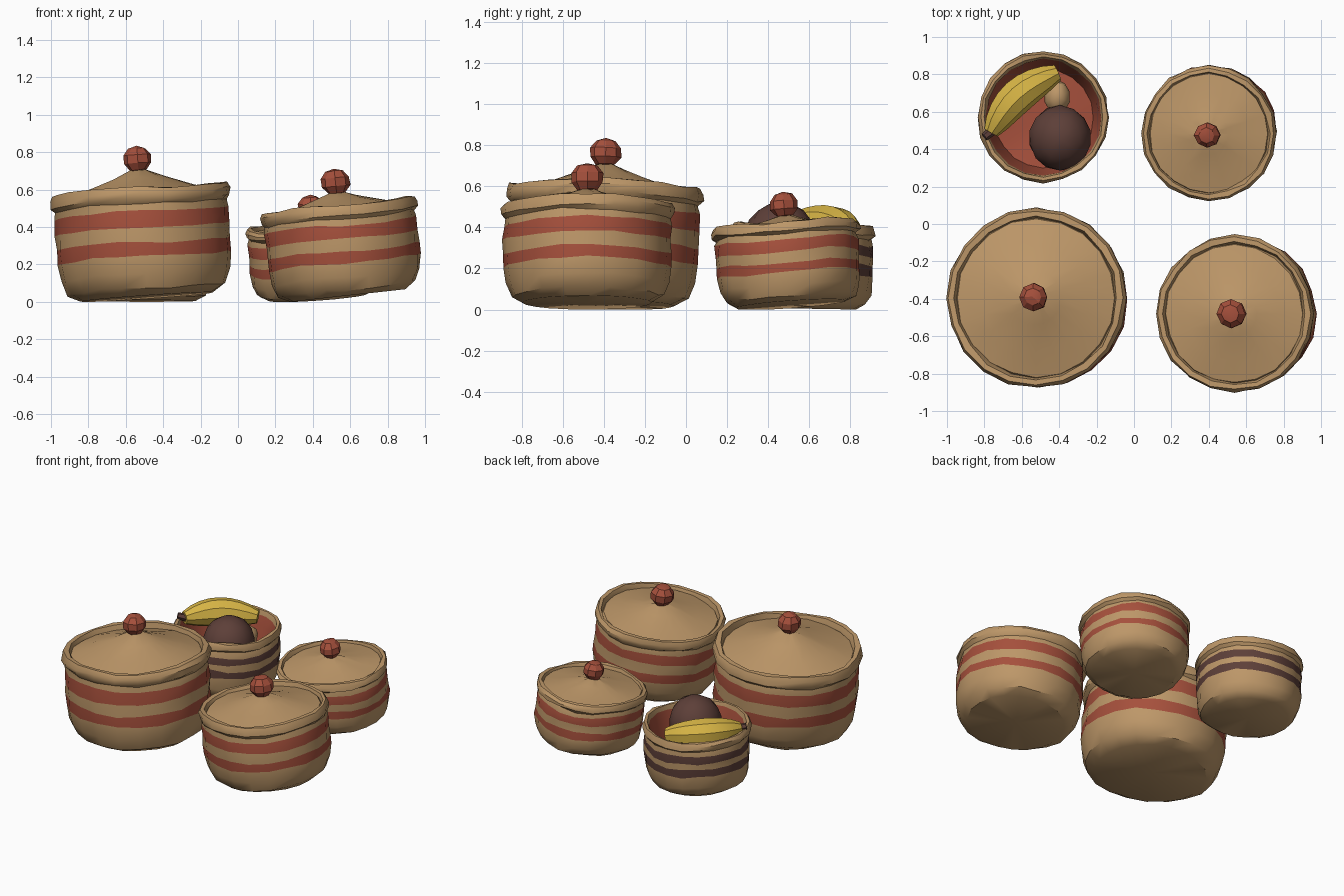
import bpy, bmesh, math, random
from mathutils import Matrix, Vector

random.seed(4)
if "Cube" in bpy.data.objects:
    bpy.data.objects.remove(bpy.data.objects["Cube"])


def material(name, rgb):
    m = bpy.data.materials.new(name)
    m.use_nodes = True
    m.diffuse_color = (*rgb, 1)
    m.node_tree.nodes["Principled BSDF"].inputs["Base Color"].default_value = (*rgb, 1)
    return m


TAN = material("tan straw", (0.51, 0.31, 0.14))
RED = material("brick red", (0.38, 0.08, 0.045))
BROWN = material("dark brown", (0.11, 0.05, 0.04))
YELLOW = material("banana yellow", (0.68, 0.46, 0.06))


def finish(name, bm, mats, matrix=Matrix(), angle=35):
    bmesh.ops.recalc_face_normals(bm, faces=bm.faces)
    mesh = bpy.data.meshes.new(name)
    bm.to_mesh(mesh)
    bm.free()
    for m in mats:
        mesh.materials.append(m)
    ob = bpy.data.objects.new(name, mesh)
    bpy.context.collection.objects.link(ob)
    ob.matrix_world = matrix
    bpy.ops.object.select_all(action="DESELECT")
    ob.select_set(True)
    bpy.context.view_layer.objects.active = ob
    bpy.ops.object.shade_smooth_by_angle(angle=math.radians(angle))
    return ob


def lathe(profile, slots, sides=20, rough=0.006, wave=0.0):
    """Spin (radius, height) points; slots maps a strip index to a material."""
    bm = bmesh.new()
    rings = []
    phase = random.uniform(0, math.tau)
    for r, z in profile:
        if r == 0:
            rings.append([bm.verts.new((0, 0, z))] * sides)
            continue
        ring = []
        for i in range(sides):
            a = math.tau * i / sides
            rr = r + random.uniform(-rough, rough)
            dz = wave * math.sin(3 * a + phase) + random.uniform(-rough, rough)
            dz = dz if z > 0 else 0
            ring.append(bm.verts.new((rr * math.cos(a), rr * math.sin(a), z + dz)))
        rings.append(ring)
    for k, (low, high) in enumerate(zip(rings, rings[1:])):
        for i in range(sides):
            j = (i + 1) % sides
            corners = list(dict.fromkeys([low[i], low[j], high[j], high[i]]))
            bm.faces.new(corners).material_index = slots.get(k, 0)
    return bm


def ball(name, mat, radii, matrix, sides, rows, rough=0.0, angle=35):
    bm = bmesh.new()
    bmesh.ops.create_uvsphere(bm, u_segments=sides, v_segments=rows, radius=1)
    for v in bm.verts:
        v.co = Vector([c * r for c, r in zip(v.co, radii)])
        v.co *= 1 + random.uniform(-rough, rough)
    return finish(name, bm, [mat], matrix, angle)


def basket(name, place, tilt, R, h, bands, band_mat, lid=None):
    """Woven pot with two painted bands; lid = (apex height, knob radius)."""
    x_tilt, y_tilt = (math.radians(t) for t in tilt)
    matrix = (Matrix.Translation(place) @ Matrix.Rotation(x_tilt, 4, "X")
              @ Matrix.Rotation(y_tilt, 4, "Y"))
    shape = [(0, 0), (.74, 0), (.88, .07), (.95, .2)]
    shape += [(r, z) for r, z in zip((.97, .975, .975, .97), bands)]
    shape += [(.955, .85), (1, .89), (1, .95), (.97, 1), (.91, 1), (.88, .93)]
    slots = {4: 1, 6: 1}
    if lid:
        shape += [(.87, .85)]
    else:
        # Open pot: pleated red lining
        slots.update({13: 2, 14: 2, 15: 2})
        shape += [(.85, .75), (.76, .42), (0, .38)]
    bm = lathe([(r * R, z * h) for r, z in shape], slots, wave=0.007)
    finish(name + "_body", bm, [TAN, band_mat, RED], matrix)
    if lid:
        apex, knob = lid
        edge = .93 * h
        rise = apex - edge
        cone = [(.91 * R, edge - .02), (.88 * R, edge + .01), (.6 * R, edge + .34 * rise),
                (.3 * R, edge + .68 * rise), (.1 * R, edge + .96 * rise), (0, apex)]
        finish(name + "_lid", lathe(cone, {}, rough=0.004), [TAN], matrix)
        ball(name + "_knob", RED, (knob, knob, knob * .9),
             matrix @ Matrix.Translation((0, 0, apex + knob * .7)), 8, 5, 0.05, 20)
    return matrix


# Lidded baskets
LID_BANDS = (.36, .49, .63, .78)
basket("large_basket", (-.485, -.41, .026), (-1.5, -4), .48, .575, LID_BANDS, RED, (.685, .078))
basket("medium_basket", (.588, -.48, .034), (0, -6.3), .42, .485, LID_BANDS, RED, (.555, .08))
basket("small_basket", (.425, .51, .025), (4, -4), .36, .385, LID_BANDS, RED, (.435, .072))

# Open basket with fruit
basket("open_basket", (-.485, .565, .005), (-1, 0), .35, .41, (.41, .53, .64, .76), BROWN)
ball("dark_fruit", BROWN, (.168, .175, .18), Matrix.Translation((-.395, .46, .345)), 14, 9, 0.02)
ball("small_fruit", TAN, (.07, .09, .07), Matrix.Translation((-.41, .68, .3)), 10, 6, 0.02)


# Banana: tapered tube along an arc, with a dark stem
def tube(points, radii, sides):
    bm = bmesh.new()
    rings = []
    for k, (p, r) in enumerate(zip(points, radii)):
        along = (points[min(k + 1, len(points) - 1)] - points[max(k - 1, 0)]).normalized()
        side = along.cross(Vector((0, 0, 1))).normalized()
        up = side.cross(along)
        rings.append([bm.verts.new(p + r * (side * math.cos(a) + up * math.sin(a)))
                      for a in (math.tau * i / sides for i in range(sides))])
    for low, high in zip(rings, rings[1:]):
        for i in range(sides):
            j = (i + 1) % sides
            bm.faces.new((low[i], low[j], high[j], high[i]))
    bm.faces.new(rings[0])
    bm.faces.new(rings[-1])
    return bm


start, end = Vector((-.765, .49, .41)), Vector((-.41, .81, .39))
bow = Vector((-.035, .035, .015))
steps = [i / 8 for i in range(9)]
path = [start.lerp(end, t) + bow * math.sin(math.pi * t) for t in steps]
girth = [.028 + .067 * math.sin(math.pi * min(1, t * .93 + .03)) ** .65 for t in steps]
finish("banana", tube(path, girth, 9), [YELLOW])
stem = [start + Vector((.01, .01, 0)), start - Vector((.035, .025, -.015))]
finish("banana_stem", tube(stem, [.026, .022], 6), [BROWN])
